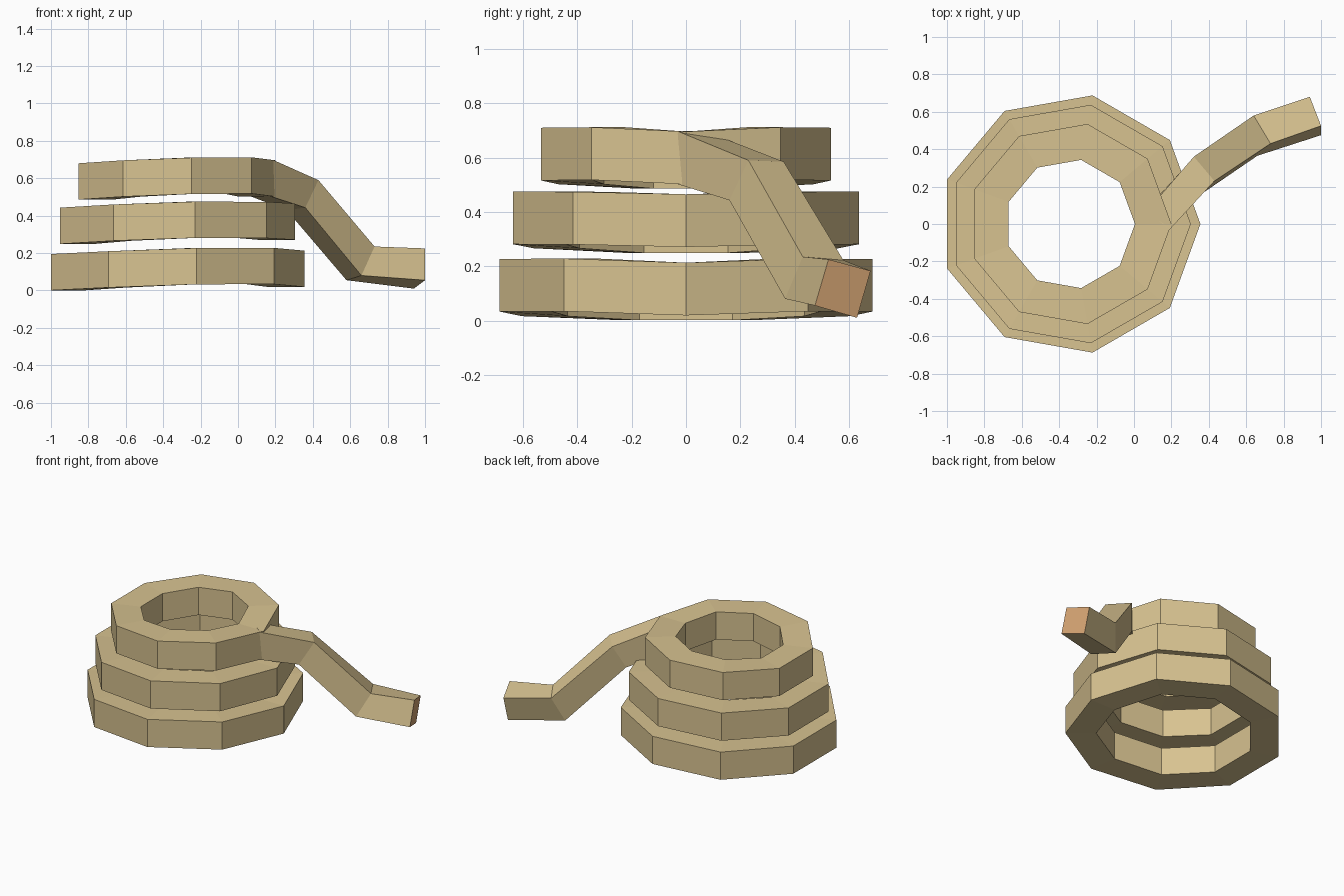
import bpy
import bmesh
import math
from mathutils import Vector

if "Cube" in bpy.data.objects:
    bpy.data.objects.remove(bpy.data.objects["Cube"])


def material(name, rgb):
    m = bpy.data.materials.new(name)
    m.diffuse_color = (*rgb, 1.0)
    m.use_nodes = True
    m.node_tree.nodes["Principled BSDF"].inputs["Base Color"].default_value = m.diffuse_color
    return m


TAN = material("rope tan", (0.68, 0.54, 0.28))
END = material("cut end orange", (0.66, 0.37, 0.17))


def sweep(name, sections, closed):
    """Join four-cornered sections into a faceted rope; open ropes get caps."""
    bm = bmesh.new()
    rows = [[bm.verts.new(p) for p in s] for s in sections]
    n = len(rows)
    for i in range(n if closed else n - 1):
        a, b = rows[i], rows[(i + 1) % n]
        for k in range(4):
            j = (k + 1) % 4
            bm.faces.new((a[k], a[j], b[j], b[k]))
    if not closed:
        bm.faces.new(rows[0])
        bm.faces.new(rows[-1]).material_index = 1
    bmesh.ops.recalc_face_normals(bm, faces=bm.faces)
    me = bpy.data.meshes.new(name)
    bm.to_mesh(me)
    bm.free()
    me.materials.append(TAN)
    me.materials.append(END)
    ob = bpy.data.objects.new(name, me)
    bpy.context.collection.objects.link(ob)
    return ob


# Nine-sided coils, slightly wavy in height, shrinking upwards
CX = -0.343
WIDTH = 0.195


def coil(name, radius, heights):
    sections = []
    for i in range(9):
        a = math.radians(40 * i)
        z = heights[min(i, 9 - i)]
        sections.append([
            (CX + r * math.cos(a), r * math.sin(a), z + dz)
            for r, dz in ((radius, 0), (radius, 0.194),
                          (radius - WIDTH, 0.194), (radius - WIDTH, 0))])
    sweep(name, sections, True)


coil("bottom_coil", 0.698, (0.019, 0.034, 0.033, 0.016, 0.001))
coil("middle_coil", 0.647, (0.271, 0.280, 0.281, 0.266, 0.249))
coil("top_coil", 0.543, (0.502, 0.518, 0.516, 0.502, 0.486))

# Loose end running down from the top coil:
# corners are top front, top back, bottom back, bottom front
tail = [
    [(0.19, -0.03, 0.697), (0.07, 0.07, 0.698), (0.05, 0.06, 0.51), (0.17, -0.04, 0.505)],
    [(0.43, 0.23, 0.59), (0.32, 0.36, 0.585), (0.26, 0.29, 0.43), (0.36, 0.16, 0.443)],
    [(0.73, 0.43, 0.235), (0.64, 0.58, 0.222), (0.58, 0.51, 0.055), (0.66, 0.365, 0.08)],
    [(1.0, 0.525, 0.225), (0.94, 0.68, 0.183), (0.94, 0.63, 0.01), (1.0, 0.475, 0.055)],
]
sweep("loose_end", tail, False)
